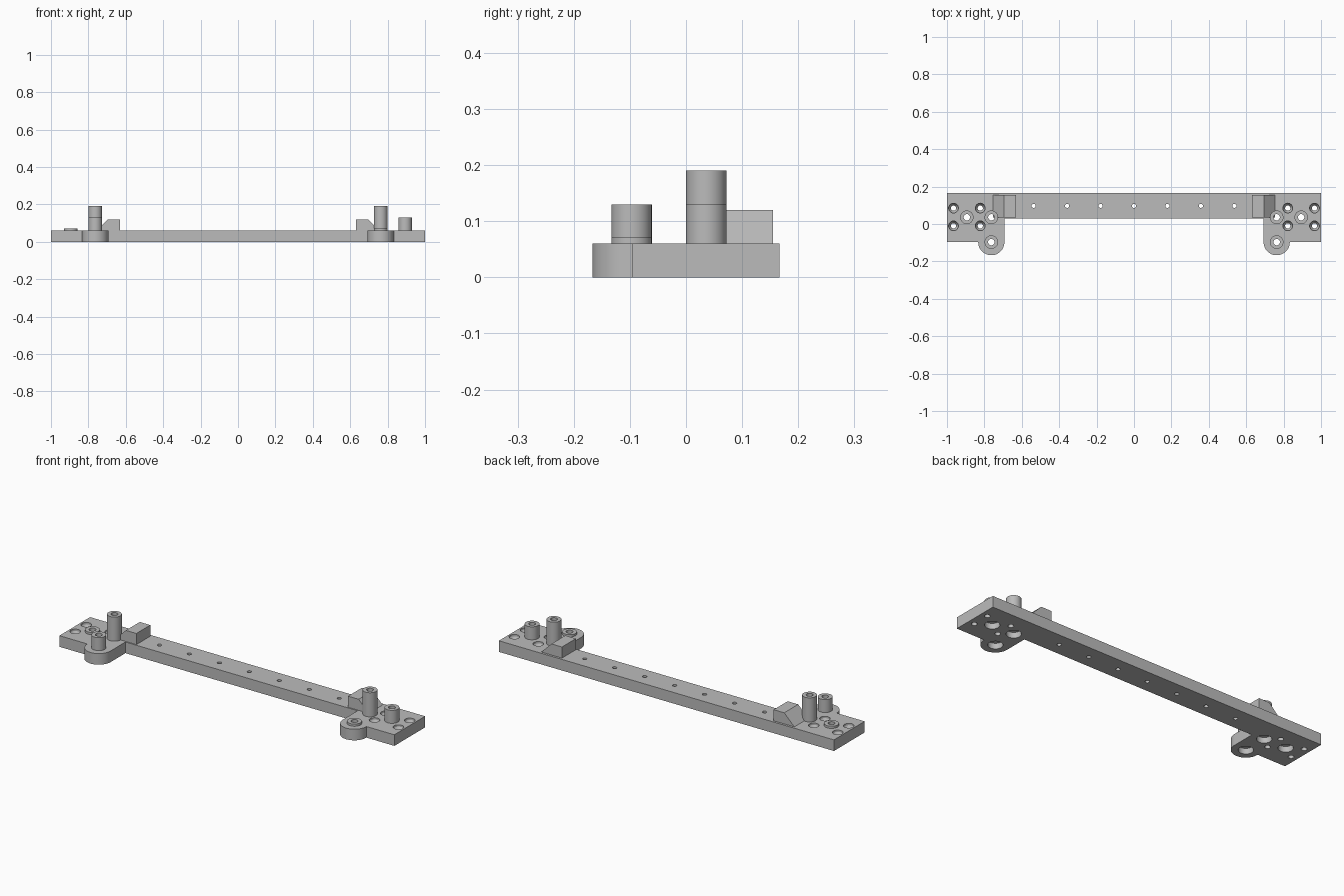
import bpy, bmesh
from math import pi, sin, cos

if "Cube" in bpy.data.objects:
    bpy.data.objects.remove(bpy.data.objects["Cube"])

grey = bpy.data.materials.new("plain grey")
grey.use_nodes = True
GREY = (0.5, 0.5, 0.5, 1)
grey.diffuse_color = GREY
grey.node_tree.nodes["Principled BSDF"].inputs["Base Color"].default_value = GREY

THICK = 0.06
BACK, BAR_FRONT, PAD_FRONT = 0.167, 0.03, -0.095
POST_X, POST_Y, LOBE_Y, OUTER_X = 0.763, 0.036, -0.097, 0.894
LOBE_R, POST_R, BORE_R = 0.07, 0.036, 0.017


def finish(name, bm):
    bmesh.ops.recalc_face_normals(bm, faces=bm.faces)
    mesh = bpy.data.meshes.new(name)
    bm.to_mesh(mesh)
    bm.free()
    mesh.materials.append(grey)
    ob = bpy.data.objects.new(name, mesh)
    bpy.context.collection.objects.link(ob)
    return ob


def smooth(ob):
    bpy.ops.object.select_all(action='DESELECT')
    ob.select_set(True)
    bpy.context.view_layer.objects.active = ob
    bpy.ops.object.shade_smooth_by_angle(angle=pi / 6)


def prism(name, points, direction):
    """Extrude a closed outline of 3D points along a direction."""
    bm = bmesh.new()
    face = bm.faces.new([bm.verts.new(p) for p in points])
    out = bmesh.ops.extrude_face_region(bm, geom=[face])
    bmesh.ops.translate(bm, vec=direction,
                        verts=[g for g in out["geom"] if isinstance(g, bmesh.types.BMVert)])
    return finish(name, bm)


def lathe(bm, x, y, profile, ring=False, n=40):
    """Turn (radius, z) points about a vertical axis; ring joins last to first."""
    rows = [[bm.verts.new((x + r * cos(2 * pi * i / n), y + r * sin(2 * pi * i / n), z))
             for i in range(n)] for r, z in profile]
    pairs = list(zip(rows, rows[1:] + rows[:1])) if ring else list(zip(rows, rows[1:]))
    for a, b in pairs:
        for i in range(n):
            j = (i + 1) % n
            bm.faces.new((a[i], a[j], b[j], b[i]))
    if not ring:
        bm.faces.new(rows[0])
        bm.faces.new(rows[-1])


# Base plate: thin bar with a wide pad and a rounded lobe at each end
half = [(1, BACK), (1, PAD_FRONT), (POST_X + LOBE_R, PAD_FRONT)]
half += [(POST_X + LOBE_R * cos(a), LOBE_Y - LOBE_R * sin(a))
         for a in (pi * i / 24 for i in range(25))]
half += [(POST_X - LOBE_R, BAR_FRONT)]
outline = half + [(-x, y) for x, y in reversed(half)]
plate = prism("base_plate", [(x, y, 0) for x, y in outline], (0, 0, THICK))

# Hole cutters: stepped post bores, countersunk screw holes, bar pin holes
cut = bmesh.new()
for side in (-1, 1):
    for x, y in ((POST_X, POST_Y), (POST_X, LOBE_Y), (OUTER_X, POST_Y)):
        lathe(cut, side * x, y, [(POST_R, -0.02), (POST_R, 0.03),
                                 (BORE_R, 0.03), (BORE_R, 0.08)])
    for x in (0.965, 0.822):
        for y in (0.085, -0.01):
            lathe(cut, side * x, y, [(0.014, -0.02), (0.014, 0.03),
                                     (0.026, 0.05), (0.026, 0.08)])
for i in range(-3, 4):
    lathe(cut, i * 0.179, 0.097, [(0.011, -0.02), (0.011, 0.08)], n=20)
cutter = finish("hole_cutter", cut)
cutter.hide_render = True

drill = plate.modifiers.new("holes", 'BOOLEAN')
drill.operation = 'DIFFERENCE'
drill.solver = 'EXACT'
drill.object = cutter
bpy.context.view_layer.objects.active = plate
bpy.ops.object.modifier_apply(modifier=drill.name)
bpy.data.objects.remove(cutter)
smooth(plate)

# Hollow posts of three heights
posts = {
    "right_tall_post": (-POST_X, POST_Y, 0.19),
    "right_front_post": (-POST_X, LOBE_Y, 0.13),
    "right_outer_post": (-OUTER_X, POST_Y, 0.072),
    "left_tall_post": (POST_X, POST_Y, 0.19),
    "left_front_post": (POST_X, LOBE_Y, 0.072),
    "left_outer_post": (OUTER_X, POST_Y, 0.13),
}
for name, (x, y, top) in posts.items():
    bm = bmesh.new()
    lathe(bm, x, y, [(POST_R, THICK), (POST_R, top), (BORE_R, top), (BORE_R, THICK)], ring=True)
    smooth(finish(name, bm))

# Stop blocks with an outward-facing slope
for label, side in (("right", -1), ("left", 1)):
    section = [(0.632, THICK), (0.755, THICK), (0.695, 0.12), (0.632, 0.12)]
    prism(label + "_stop_block", [(side * x, POST_Y, z) for x, z in section], (0, 0.119, 0))
